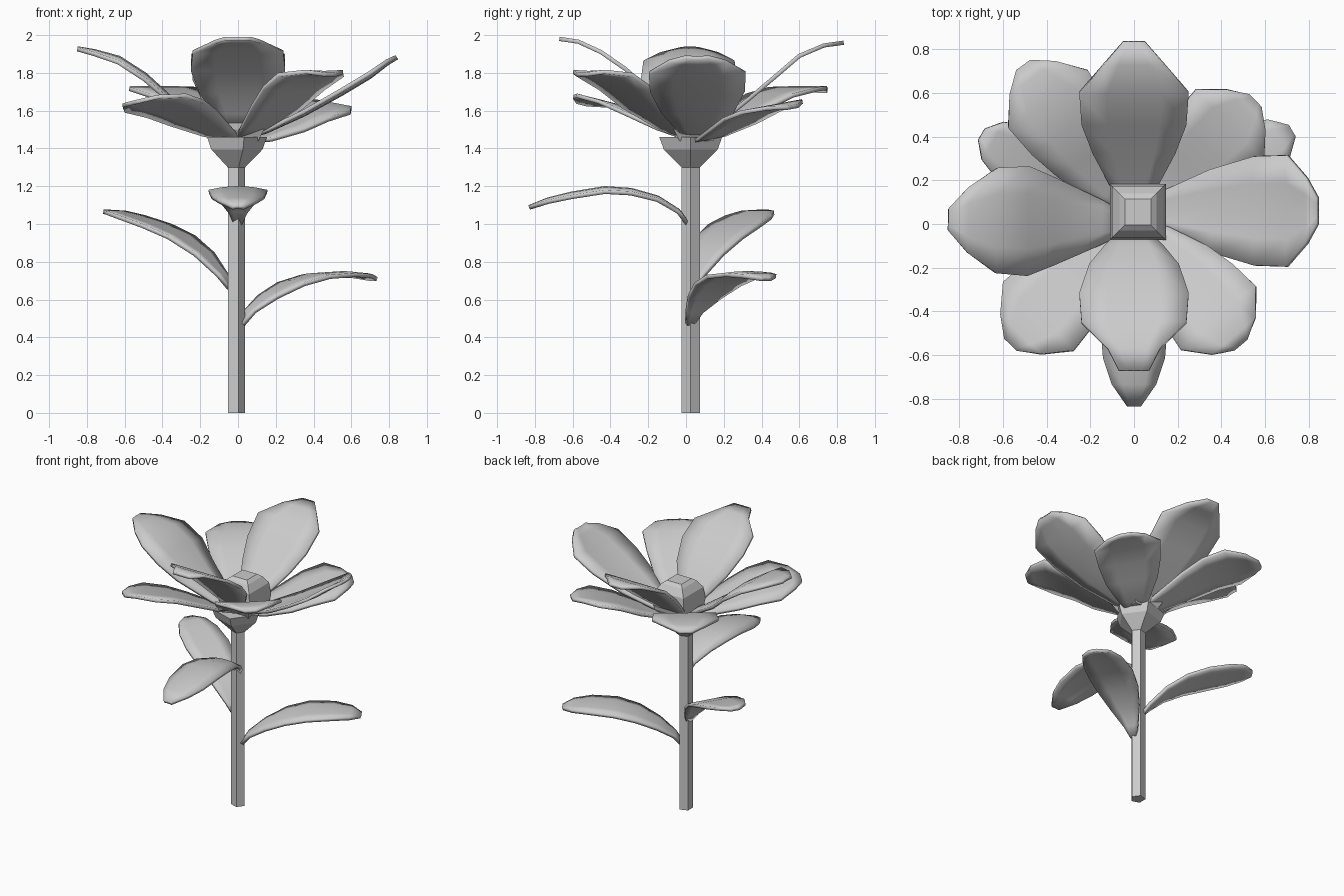
import bpy, bmesh
from math import sin, cos, radians, pi

if "Cube" in bpy.data.objects:
    bpy.data.objects.remove(bpy.data.objects["Cube"])


def finish(name, bm, angle=None):
    bmesh.ops.recalc_face_normals(bm, faces=bm.faces)
    me = bpy.data.meshes.new(name)
    bm.to_mesh(me)
    bm.free()
    ob = bpy.data.objects.new(name, me)
    bpy.context.collection.objects.link(ob)
    if angle:
        bpy.ops.object.select_all(action='DESELECT')
        ob.select_set(True)
        bpy.context.view_layer.objects.active = ob
        bpy.ops.object.shade_smooth_by_angle(angle=radians(angle))
    return ob


def column(name, sides, turn, rings):
    """Stacked polygon rings (cx, cy, z, radius), closed at both ends."""
    bm = bmesh.new()
    loops = []
    for cx, cy, z, r in rings:
        loops.append([bm.verts.new((cx + r * cos(turn + 2 * pi * i / sides),
                                    cy + r * sin(turn + 2 * pi * i / sides), z))
                      for i in range(sides)])
    for a, b in zip(loops, loops[1:]):
        for i in range(sides):
            j = (i + 1) % sides
            bm.faces.new((a[i], a[j], b[j], b[i]))
    bm.faces.new(loops[0][::-1])
    bm.faces.new(loops[-1])
    return finish(name, bm)


def blade(name, azimuth, origin, rows, cup, tilt=0, thick=0.022):
    """Cupped petal or leaf from rows of (distance, height, half width)."""
    a = radians(azimuth)
    widest = max(r[2] for r in rows)
    bm = bmesh.new()
    grid = []
    for d, z, w in rows:
        line = []
        for t in (-1, -0.5, 0, 0.5, 1):
            x = origin[0] + d * cos(a) - t * w * sin(a)
            y = origin[1] + d * sin(a) + t * w * cos(a)
            line.append(bm.verts.new((x, y, z + (cup * t * t + tilt * t) * w / widest)))
        grid.append(line)
    for p, q in zip(grid, grid[1:]):
        for i in range(4):
            bm.faces.new((p[i], p[i + 1], q[i + 1], q[i]))
    ob = finish(name, bm, 35)
    mod = ob.modifiers.new("thickness", 'SOLIDIFY')
    mod.thickness = thick
    mod.offset = 0


def rows(ds, zs, ws):
    return list(zip(ds, zs, ws))


# Five-sided stem flaring into the receptacle
column("stem", 5, 0, [(-.013, .025, 0, .051), (-.013, .025, 1.30, .051),
                      (-.02, .025, 1.395, .15), (-.022, .025, 1.46, .175)])

# Square rounded centre
q = 2 ** 0.5
column("flower_centre", 4, pi / 4,
       [(.018, .055, z, h * q) for z, h in
        ((1.44, .09), (1.50, .12), (1.55, .128), (1.64, .118), (1.69, .085), (1.71, .06))])

# Upper ring of petals
blade("upper_petal_east", 0, (0, .06), rows(
    (.02, .15, .35, .55, .70, .79, .84),
    (1.45, 1.49, 1.58, 1.69, 1.78, 1.85, 1.88),
    (.03, .10, .19, .25, .255, .15, .06)), .02)
blade("upper_petal_west", 179, (0, .005), rows(
    (.02, .15, .37, .49, .63, .76, .85),
    (1.46, 1.53, 1.68, 1.79, 1.88, 1.915, 1.93),
    (.03, .10, .20, .25, .24, .15, .05)), -.025)
blade("upper_petal_north", 90, (0, 0), rows(
    (.03, .18, .33, .46, .60, .73, .835),
    (1.43, 1.54, 1.66, 1.77, 1.89, 1.945, 1.96),
    (.03, .11, .19, .24, .25, .14, .05)), 0)
blade("upper_petal_south", -90, (0, 0), rows(
    (0, .10, .19, .32, .45, .57, .67),
    (1.46, 1.59, 1.70, 1.82, 1.91, 1.965, 1.98),
    (.03, .13, .205, .25, .24, .12, .07)), 0)

# Lower ring of petals
lower_w = (.03, .10, .175, .21, .225, .13, .04)
blade("lower_petal_southeast", -50, (0, .03), rows(
    (.02, .15, .32, .46, .60, .71, .76),
    (1.45, 1.51, 1.61, 1.71, 1.78, 1.80, 1.79), lower_w), .01)
blade("lower_petal_southwest", -134, (0, .03), rows(
    (.02, .16, .34, .48, .63, .745, .81),
    (1.45, 1.49, 1.56, 1.61, 1.64, 1.65, 1.64), lower_w), 0, .04)
blade("lower_petal_northwest", 126, (0, .03), rows(
    (.02, .16, .36, .51, .67, .79, .86),
    (1.45, 1.51, 1.61, 1.68, 1.715, 1.72, 1.705), lower_w), 0)
blade("lower_petal_northeast", 44, (0, .03), rows(
    (.02, .15, .32, .46, .61, .71, .77),
    (1.44, 1.46, 1.52, 1.58, 1.62, 1.63, 1.62), lower_w), 0, .03)

# Three stem leaves
leaf_w = (.02, .05, .10, .14, .155, .14, .10, .03)
blade("leaf_south", -90, (0, .01), rows(
    (0, .05, .16, .30, .44, .62, .74, .84),
    (1.0, 1.07, 1.14, 1.18, 1.19, 1.16, 1.13, 1.09), leaf_w), -.02)
blade("leaf_east", 30, (.02, .02), rows(
    (0, .05, .16, .30, .45, .62, .74, .81),
    (.47, .54, .62, .69, .73, .74, .73, .71), leaf_w), -.01)
blade("leaf_west", 150, (-.04, .03), rows(
    (0, .05, .16, .30, .45, .60, .70, .76),
    (.66, .73, .84, .93, .99, 1.035, 1.06, 1.065), leaf_w), 0)
